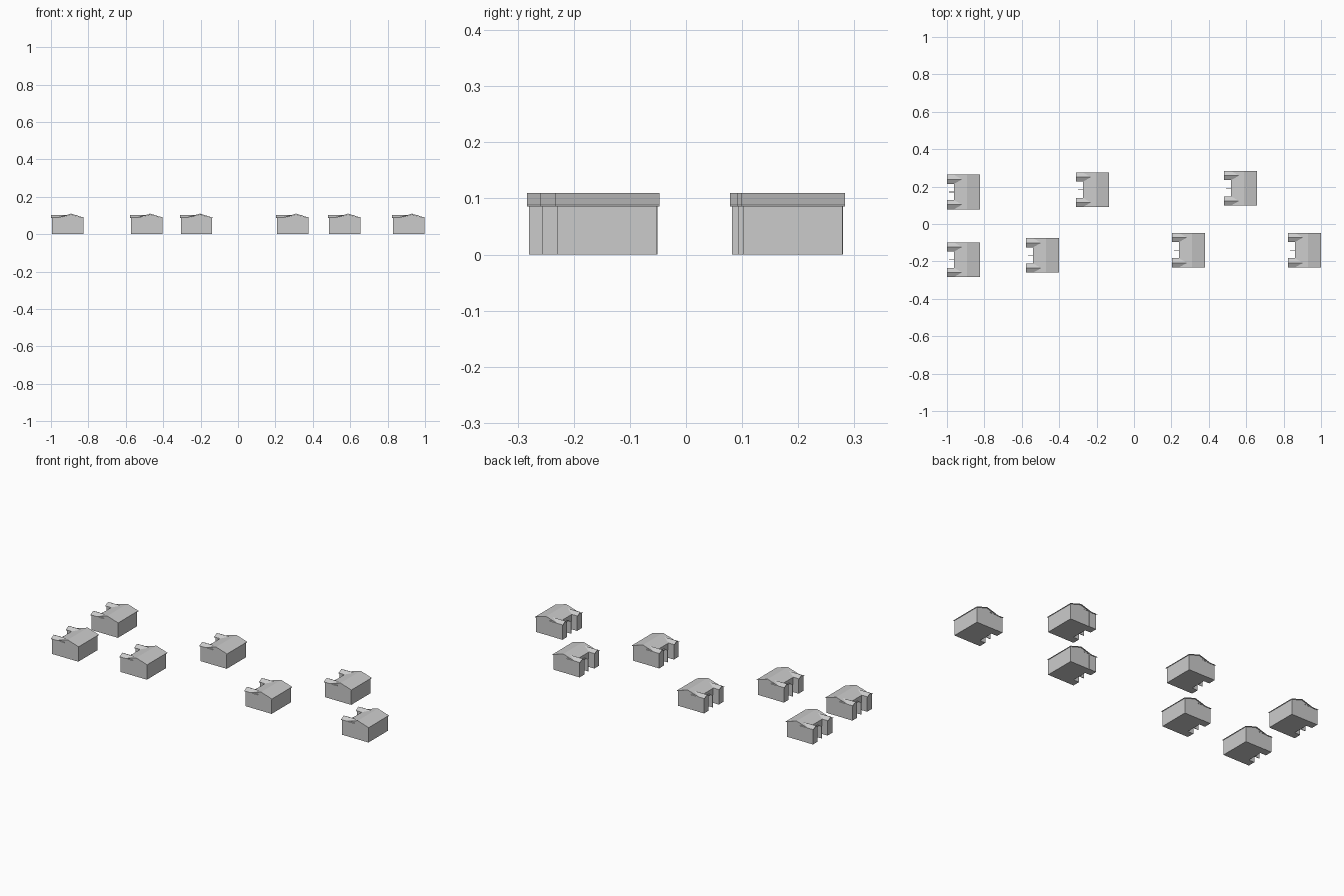
import bpy
import bmesh

cube = bpy.data.objects.get("Cube")
if cube:
    bpy.data.objects.remove(cube, do_unlink=True)

GREY = (0.6, 0.6, 0.6, 1.0)
grey = bpy.data.materials.new("plain grey")
grey.use_nodes = True
grey.diffuse_color = GREY
grey.node_tree.nodes["Principled BSDF"].inputs["Base Color"].default_value = GREY


def extrude(name, profile, start, end, axis):
    """Closed prism: profile of (across, z) points swept along x or y."""
    def point(a, z, t):
        return (t, a, z) if axis == "x" else (a, t, z)
    bm = bmesh.new()
    rings = [[bm.verts.new(point(a, z, t)) for a, z in profile] for t in (start, end)]
    n = len(profile)
    bm.faces.new(rings[0])
    bm.faces.new(rings[1][::-1])
    for i in range(n):
        j = (i + 1) % n
        bm.faces.new((rings[0][i], rings[1][i], rings[1][j], rings[0][j]))
    bmesh.ops.recalc_face_normals(bm, faces=bm.faces)
    mesh = bpy.data.meshes.new(name)
    bm.to_mesh(mesh)
    bm.free()
    mesh.materials.append(grey)
    return mesh


def gable_wall(low, high, eave, ridge):
    return [(low, 0), (high, 0), (high, eave), ((low + high) / 2, ridge), (low, eave)]


def gable_roof(low, high, eave, ridge, thick=0.003):
    mid = (low + high) / 2
    return [(low, eave), (mid, ridge), (high, eave),
            (high, eave - thick), (mid, ridge - thick), (low, eave - thick)]


# Main block with its ridge along y
parts = {
    "main_walls": extrude("main_walls", gable_wall(0.041, 0.173, 0.0865, 0.106), -0.089, 0.088, "y"),
    "main_roof": extrude("main_roof", gable_roof(0.037, 0.177, 0.0885, 0.11), -0.0925, 0.0925, "y"),
}

# Two gabled wings reaching towards -x
for side, s in (("left", 1), ("right", -1)):
    lo, hi = sorted((s * 0.046, s * 0.089))
    parts[side + "_wing_walls"] = extrude(
        side + "_wing_walls", gable_wall(lo, hi, 0.086, 0.098), 0.005, 0.05, "x")
    lo, hi = sorted((s * 0.043, s * 0.0925))
    parts[side + "_wing_roof"] = extrude(
        side + "_wing_roof", gable_roof(lo, hi, 0.0885, 0.102), 0.0, 0.085, "x")

# Thin upright panel between the wings
t = 0.0015
parts["entrance_panel"] = extrude(
    "entrance_panel", [(-t, 0), (t, 0), (t, 0.07), (-t, 0.07)], 0.011, 0.045, "x")

# Seven copies of the house: low x edge, middle y
sites = [(-1.0, 0.171), (-1.0, -0.191), (-0.577, -0.168), (-0.311, 0.183),
         (0.203, -0.14), (0.481, 0.191), (0.823, -0.14)]
for i, (x, y) in enumerate(sites, 1):
    for name, mesh in parts.items():
        obj = bpy.data.objects.new(f"house_{i}_{name}", mesh)
        obj.location = (x, y, 0)
        bpy.context.collection.objects.link(obj)
